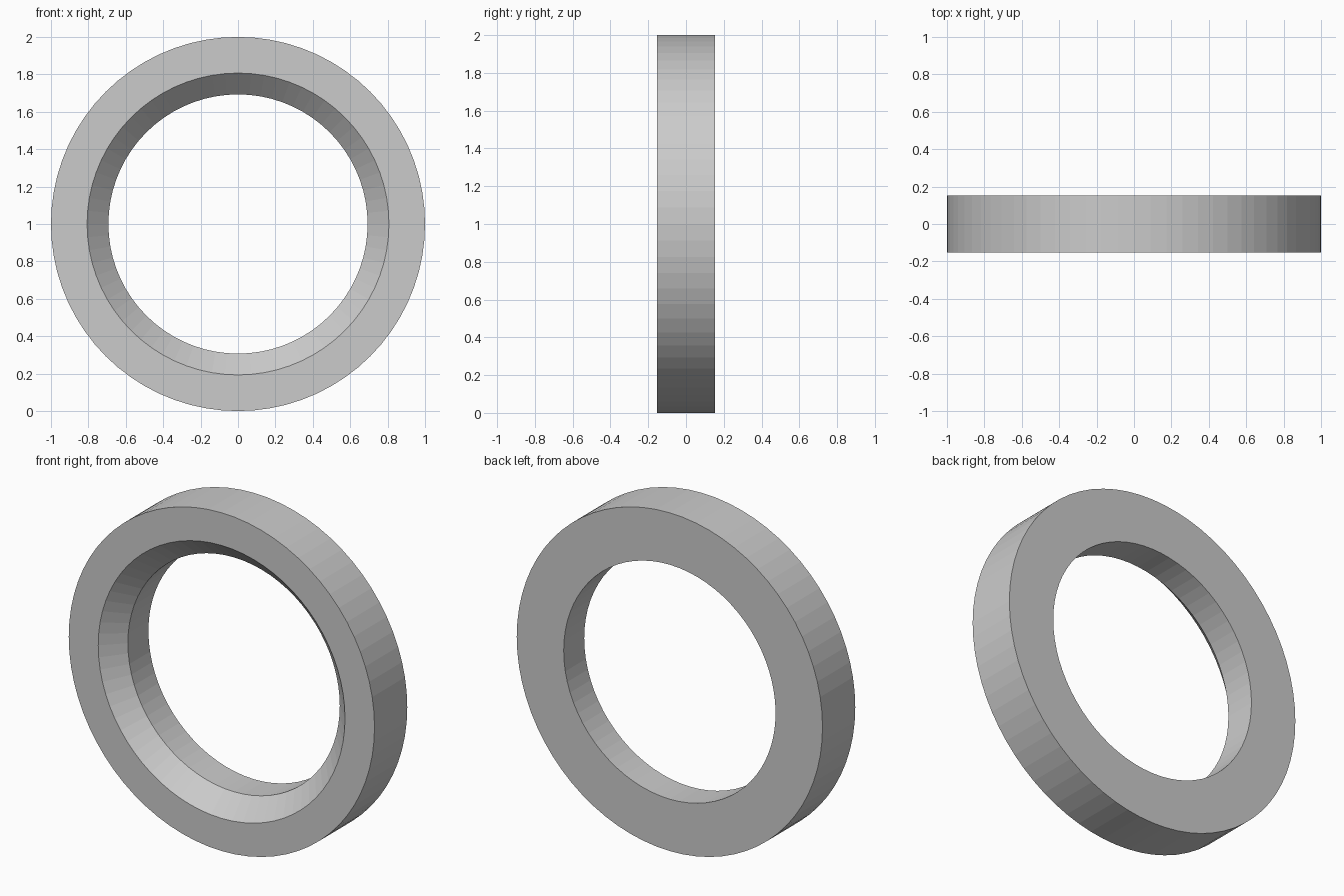
import bpy, bmesh
from math import sin, cos, tau

if "Cube" in bpy.data.objects:
    bpy.data.objects.remove(bpy.data.objects["Cube"])

SEGMENTS = 72
HALF = 0.153      # half thickness along y
BORE = 0.693      # bore radius
CHAMFER = 0.114   # 45 degree front chamfer

# Cross-section of the ring as (radius, y)
profile = [
    (1.0, -HALF),
    (1.0, HALF),
    (BORE, HALF),
    (BORE, -HALF + CHAMFER),
    (BORE + CHAMFER, -HALF),
]

# Revolve the cross-section around the y axis
bm = bmesh.new()
rings = []
for i in range(SEGMENTS):
    a = tau * i / SEGMENTS
    rings.append([bm.verts.new((r * cos(a), y, 1 + r * sin(a))) for r, y in profile])
n = len(profile)
for i in range(SEGMENTS):
    a, b = rings[i], rings[(i + 1) % SEGMENTS]
    for j in range(n):
        k = (j + 1) % n
        bm.faces.new((a[j], a[k], b[k], b[j]))
bmesh.ops.recalc_face_normals(bm, faces=bm.faces)

mesh = bpy.data.meshes.new("chamfered_ring")
bm.to_mesh(mesh)
bm.free()
ring = bpy.data.objects.new("chamfered_ring", mesh)
bpy.context.collection.objects.link(ring)
